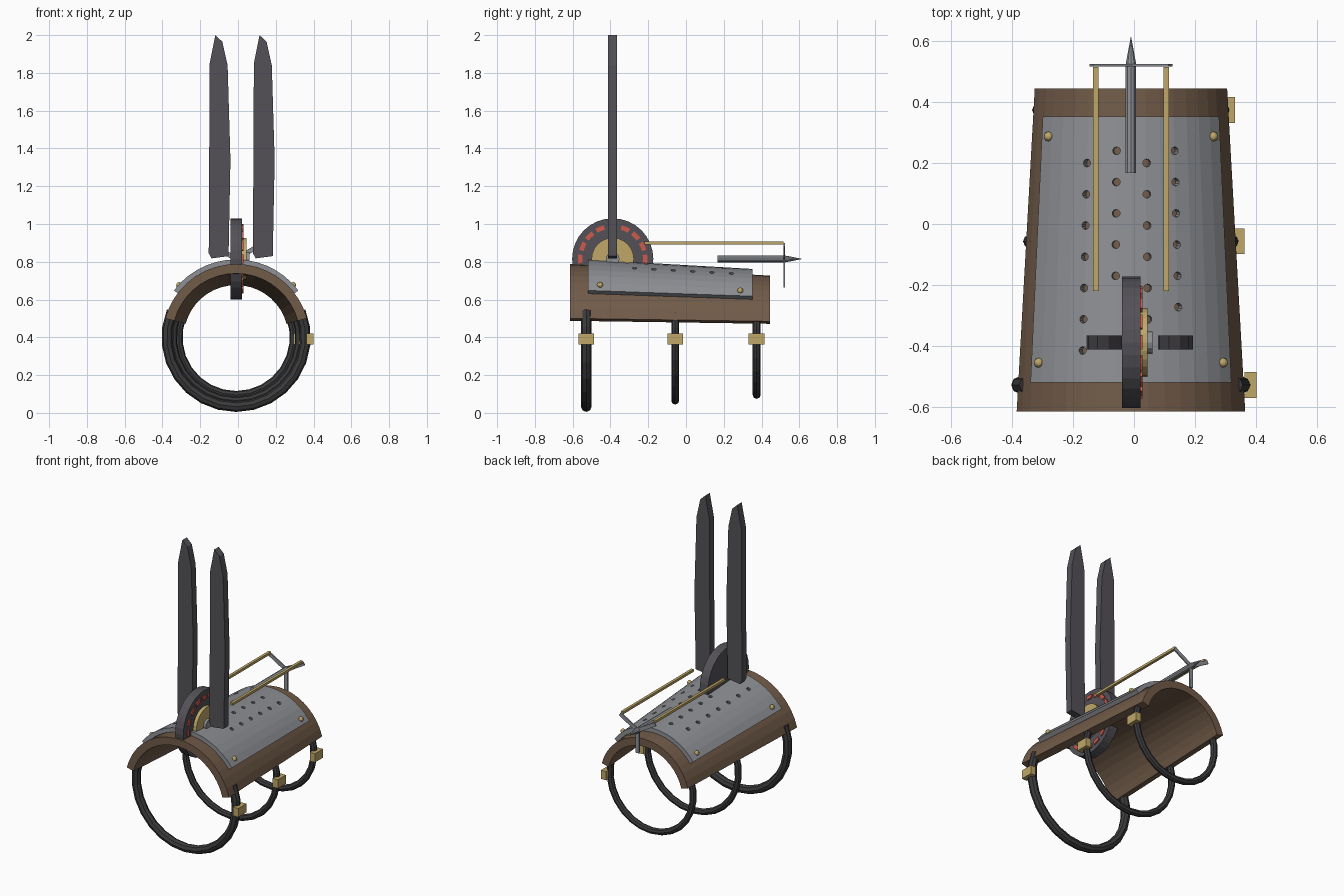
import bpy, bmesh, math
from mathutils import Vector, Matrix

if "Cube" in bpy.data.objects:
    bpy.data.objects.remove(bpy.data.objects["Cube"])

CX, CZ = -0.01, 0.40          # axis of the cuff


def mat(name, col):
    m = bpy.data.materials.new(name)
    m.diffuse_color = (*col, 1)
    m.use_nodes = True
    m.node_tree.nodes["Principled BSDF"].inputs["Base Color"].default_value = m.diffuse_color
    return m


LEATHER = mat("brown leather", (0.165, 0.105, 0.066))
STEEL = mat("grey steel", (0.27, 0.28, 0.30))
GOLD = mat("brass", (0.52, 0.39, 0.14))
IRON = mat("dark iron", (0.088, 0.083, 0.095))
BLACK = mat("black strap", (0.043, 0.043, 0.046))
RED = mat("red marks", (0.62, 0.10, 0.075))


def make(name, bm, material):
    bmesh.ops.recalc_face_normals(bm, faces=bm.faces)
    me = bpy.data.meshes.new(name)
    bm.to_mesh(me)
    bm.free()
    me.materials.append(material)
    ob = bpy.data.objects.new(name, me)
    bpy.context.collection.objects.link(ob)
    return ob


def cuff_r(y):
    return 0.388 - 0.0614 * (y + 0.615) / 1.06


def polar(r, deg, y):
    a = math.radians(deg)
    return Vector((CX + r * math.cos(a), y, CZ + r * math.sin(a)))


def loft(bm, loops, closed):
    """Skin equal-length loops; cap the ends or join last to first."""
    rows = [[bm.verts.new(p) for p in l] for l in loops]
    n = len(rows[0])
    for i in range(len(rows) if closed else len(rows) - 1):
        a, b = rows[i], rows[(i + 1) % len(rows)]
        for j in range(n):
            bm.faces.new((a[j], a[(j + 1) % n], b[(j + 1) % n], b[j]))
    if not closed:
        bm.faces.new(rows[0])
        bm.faces.new(rows[-1])


def shell(name, y0, y1, a0, a1, inner, outer, n, material):
    """Tapered part-cylinder following the cuff."""
    bm = bmesh.new()
    loft(bm, [[polar(cuff_r(y) + o, a0 + (a1 - a0) * i / n, y)
               for y, o in ((y0, inner), (y0, outer), (y1, outer), (y1, inner))]
              for i in range(n + 1)], False)
    return make(name, bm, material)


def box(name, lo, hi, material):
    bm = bmesh.new()
    lo, hi = Vector(lo), Vector(hi)
    bmesh.ops.create_cube(bm, size=1, matrix=Matrix.Translation((lo + hi) / 2)
                          @ Matrix.Diagonal((*(hi - lo), 1)))
    return make(name, bm, material)


def add_cone(bm, p0, p1, r0, r1, n):
    p0, p1 = Vector(p0), Vector(p1)
    d = p1 - p0
    rot = Vector((0, 0, 1)).rotation_difference(d).to_matrix().to_4x4()
    bmesh.ops.create_cone(bm, cap_ends=True, segments=n, radius1=r0, radius2=r1,
                          depth=d.length, matrix=Matrix.Translation((p0 + p1) / 2) @ rot)


def cone(name, p0, p1, r0, r1, n, material):
    bm = bmesh.new()
    add_cone(bm, p0, p1, r0, r1, n)
    return make(name, bm, material)


def prism(bm, pts, offset):
    offset = Vector(offset)
    loft(bm, [pts, [p + offset for p in pts]], False)


# Leather cuff and steel cover plate
shell("leather_cuff", -0.615, 0.445, 15, 165, -0.05, 0, 18, LEATHER)
plate = shell("cover_plate", -0.52, 0.352, 37, 143, 0.002, 0.030, 14, STEEL)

# Staggered vent holes drilled radially through the plate
bm = bmesh.new()
for ang, start, count in ((113, 0.2, 7), (97.4, 0.24, 5), (82, 0.2, 6), (67, 0.24, 6)):
    for i in range(count):
        y = start - 0.1025 * i
        add_cone(bm, polar(cuff_r(y) - 0.02, ang, y), polar(cuff_r(y) + 0.06, ang, y),
                 0.013, 0.013, 10)
cutter = make("vent_cutter", bm, STEEL)
cutter.hide_render = True
cutter.hide_set(True)
mod = plate.modifiers.new("vents", "BOOLEAN")
mod.operation = "DIFFERENCE"
mod.object = cutter
mod.solver = "EXACT"

# Brass studs at the plate corners
for y in (-0.455, 0.287):
    for ang in (42.5, 137.5):
        bm = bmesh.new()
        bmesh.ops.create_uvsphere(bm, u_segments=10, v_segments=6, radius=0.016,
                                  matrix=Matrix.Translation(polar(cuff_r(y) + 0.031, ang, y)))
        make("plate_stud", bm, GOLD)

# Three strap loops under the cuff, each with a brass buckle
for y, major, tube in ((-0.528, 0.367, 0.028), (-0.057, 0.335, 0.021), (0.374, 0.305, 0.021)):
    bm = bmesh.new()
    n = 16
    loops = []
    for i in range(n + 1):
        ang = 158 + 224 * i / n
        loops.append([polar(major + tube * math.cos(k * math.pi / 4), ang,
                            y + tube * math.sin(k * math.pi / 4)) for k in range(8)])
    loft(bm, loops, False)
    make("strap_loop", bm, BLACK)
    x = CX + major + tube
    box("strap_buckle", (x - 0.022, y - 0.042, 0.362), (x + 0.016, y + 0.042, 0.42), GOLD)

# Upright wheel with brass hub plate and axle cap
WY, WZ = -0.388, 0.815
cone("wheel", (-0.039, WY, WZ), (0.021, WY, WZ), 0.215, 0.215, 32, IRON)
cone("wheel_hub", (0.02, WY, WZ), (0.044, WY, WZ), 0.112, 0.112, 24, GOLD)
cone("axle_cap", (0.043, WY, WZ), (0.061, WY, WZ), 0.036, 0.036, 12, STEEL)

# Dashed red ring on the wheel's right face
bm = bmesh.new()
for i in range(16):
    pts = []
    for r, steps in ((0.160, (-1, 0, 1)), (0.184, (1, 0, -1))):
        for s in steps:
            a = math.radians(i * 22.5 + s * 7.5)
            pts.append(Vector((0.0205, WY + r * math.cos(a), WZ + r * math.sin(a))))
    prism(bm, pts, (0.008, 0, 0))
make("wheel_marks", bm, RED)

# Two tall blades
outline = ((-0.155, 0.845), (-0.14, 0.818), (-0.05, 0.83), (-0.04, 1.34),
           (-0.055, 1.84), (-0.083, 1.965), (-0.12, 2.0), (-0.15, 1.85))
for side, shift in (("left", 0), ("right", 0.234)):
    bm = bmesh.new()
    prism(bm, [Vector((x + shift, -0.412, z)) for x, z in outline], (0, 0.047, 0))
    make(side + "_blade", bm, IRON)

# Brass rails
for x in (-0.126, 0.106):
    box("rail", (x - 0.009, -0.22, 0.892), (x + 0.009, 0.515, 0.908), GOLD)

# Bolt with pointed head and three-armed bracket
BZ = 0.815
cone("bolt_shaft", (CX, 0.167, BZ), (CX, 0.525, BZ), 0.018, 0.018, 10, STEEL)
cone("bolt_head", (CX, 0.52, BZ), (CX, 0.617, BZ), 0.019, 0.0, 10, STEEL)
bm = bmesh.new()
for deg in (30, 150, 270):
    a = math.radians(deg)
    u = Vector((math.cos(a), 0, math.sin(a)))
    v = Vector((-math.sin(a), 0, math.cos(a)))
    c = Vector((CX, 0.516, BZ))
    prism(bm, [c + v * 0.013, c - v * 0.013, c + u * 0.15 - v * 0.012,
               c + u * 0.15 + v * 0.012], (0, 0.008, 0))
make("bolt_bracket", bm, STEEL)
